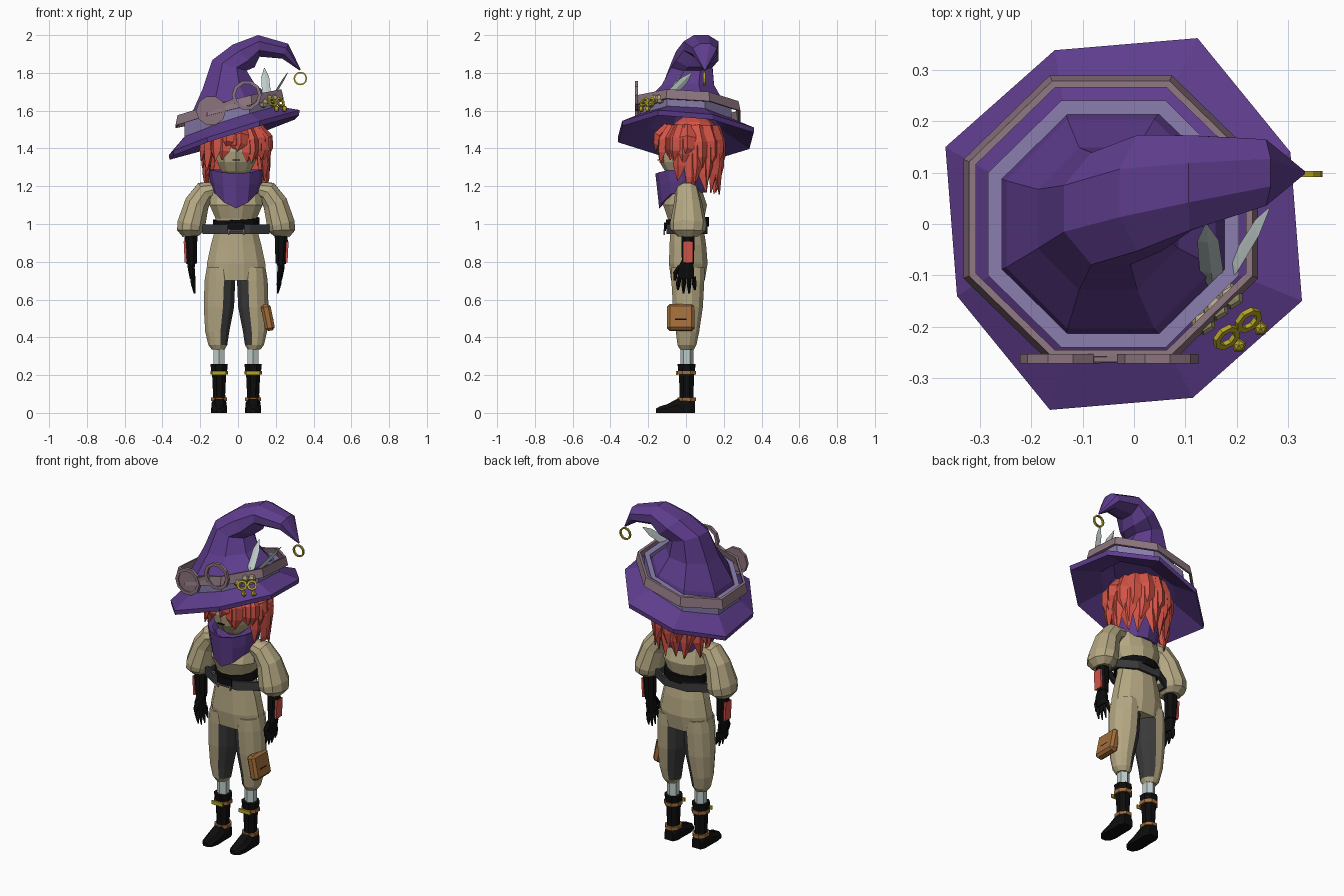
import bpy, bmesh, math, random
from mathutils import Vector, Matrix

if "Cube" in bpy.data.objects:
    bpy.data.objects.remove(bpy.data.objects["Cube"])

random.seed(4)
CX = -0.01  # body centre line
COLS = {"purple": (.112, .046, .265), "khaki": (.46, .39, .225), "lavender": (.24, .2, .4),
        "mauve": (.26, .175, .21), "gold": (.45, .37, .02), "red": (.66, .088, .062),
        "black": (.004, .004, .004), "brown": (.36, .15, .042), "pale": (.52, .61, .6),
        "dark_grey": (.042, .042, .042)}
MATS = {}
for k, c in COLS.items():
    MATS[k] = bpy.data.materials.new(k)
    MATS[k].diffuse_color = (*c, 1)


def finish(name, bm, mats, rule=None):
    bmesh.ops.recalc_face_normals(bm, faces=bm.faces)
    if rule:
        for f in bm.faces:
            f.material_index = rule(f.calc_center_median(), f.normal)
    me = bpy.data.meshes.new(name)
    bm.to_mesh(me)
    bm.free()
    for m in mats.split():
        me.materials.append(MATS[m])
    ob = bpy.data.objects.new(name, me)
    bpy.context.collection.objects.link(ob)
    return ob


def loft(name, rings, mats, rule=None, closed=False):
    """Skin a list of equal-length point rings; caps the ends unless closed."""
    bm = bmesh.new()
    vs = [[bm.verts.new(p) for p in r] for r in rings]
    n = len(vs[0])
    for a, b in zip(vs, vs[1:] + (vs[:1] if closed else [])):
        for i in range(n):
            j = (i + 1) % n
            bm.faces.new((a[i], a[j], b[j], b[i]))
    if not closed:
        bm.faces.new(vs[0])
        bm.faces.new(vs[-1])
    return finish(name, bm, mats, rule)


def ring(x, y, z, rx, ry, n=8, tilt=0.0, sx=0.0, sy=0.0, uneven=1.0):
    """Flat polygon, turned about y by tilt or sheared by slopes sx, sy."""
    out = []
    for i in range(n):
        a = (i + .5) * 2 * math.pi / n
        q = 1 if i % 2 else uneven
        px, py = rx * q * math.cos(a), ry * q * math.sin(a)
        out.append((x + px * math.cos(tilt), y + py, z - px * math.sin(tilt) + sx * px + sy * py))
    return out


def tube(name, path, sizes, mats, side=(1, 0, 0), n=4):
    """Tapered limb along a path with (width, thickness) half sizes."""
    P = [Vector(p) for p in path]
    rings = []
    for i, p in enumerate(P):
        d = (P[min(i + 1, len(P) - 1)] - P[max(i - 1, 0)]).normalized()
        u = Vector(side)
        u = (u - d * u.dot(d)).normalized()
        v = d.cross(u)
        w, t = sizes[i]
        off = 0 if n == 4 else .5
        rings.append([p + u * w * math.cos((k + off) * 2 * math.pi / n)
                      + v * t * math.sin((k + off) * 2 * math.pi / n) for k in range(n)])
    return loft(name, rings, mats)


def band(name, x, y, z, rx, ry, h, t, mat, n=8, sx=0.0, sy=0.0, flare=0.0):
    r = [(rx + flare, -h / 2), (rx, h / 2), (rx - t, h / 2), (rx - t + flare, -h / 2)]
    return loft(name, [ring(x, y, z + dz, q, ry - rx + q, n, 0, sx, sy) for q, dz in r], mat, closed=True)


def ball(name, c, r, mat, u=8, v=6):
    bm = bmesh.new()
    bmesh.ops.create_uvsphere(bm, u_segments=u, v_segments=v, radius=1)
    bm.transform(Matrix.Translation(c) @ Matrix.Diagonal((*r, 1)))
    return finish(name, bm, mat)


def box(name, c, s, mat, roty=0.0, bevel=0.0):
    bm = bmesh.new()
    bmesh.ops.create_cube(bm, size=1)
    bm.transform(Matrix.Diagonal((*s, 1)))
    if bevel:
        bmesh.ops.bevel(bm, geom=bm.edges[:], offset=bevel, segments=1, affect='EDGES')
    bm.transform(Matrix.Translation(c) @ Matrix.Rotation(roty, 4, 'Y'))
    return finish(name, bm, mat)


def hoop(name, c, r, t, mat, n=10, depth=None, yaw=0.0, pitch=0.0):
    """Upright ring facing the front, leaned by pitch, then turned by yaw."""
    d = depth or t
    M = Matrix.Translation(c) @ Matrix.Rotation(yaw, 4, 'Z') @ Matrix.Rotation(pitch, 4, 'X')
    prof = [(r - t, -d), (r + t, -d), (r + t, d), (r - t, d)]
    rs = [[M @ Vector((q * math.cos(k * 2 * math.pi / n), y, q * math.sin(k * 2 * math.pi / n)))
           for k in range(n)] for q, y in prof]
    return loft(name, rs, mat, closed=True)


# ---- hat: hollow underside, brim, crown and curled tip in one skin
S = dict(sx=.32, sy=-.055)
loft("hat", [ring(-.03, 0, 1.61, .14, .14, **S), ring(-.03, 0, 1.53, .21, .21, **S),
             ring(-.02, 0, 1.458, .371, .388, **S, uneven=.935),
             ring(-.02, 0, 1.484, .375, .391, **S, uneven=.935),
             ring(-.04, 0, 1.55, .245, .24, **S), ring(-.045, 0, 1.628, .22, .22, sx=.27, sy=-.05),
             ring(-.05, .01, 1.73, .148, .15, sx=.1), ring(-.045, .03, 1.84, .103, .118, tilt=.3),
             ring(.03, .06, 1.89, .09, .122, tilt=.8), ring(.11, .08, 1.943, .062, .1, tilt=1.5),
             ring(.25, .1, 1.915, .046, .07, tilt=1.95), ring(.33, .1, 1.815, .004, .004, tilt=2.2)], "purple")
band("hat_ribbon", -.04, 0, 1.575, .264, .26, .085, .03, "lavender", sx=.32, sy=-.055)
band("goggle_strap", -.045, .01, 1.612, .298, .29, .052, .014, "mauve", sx=.25, sy=-.06, flare=.012)
hoop("tip_hoop", (.33, .097, 1.77), .032, .004, "gold", 12, .006)

# ---- goggles on the strap
for nm, x, z in (("left", -.143, 1.6), ("right", .046, 1.682)):
    hoop("goggle_rim_" + nm, (x, -.262, z), .07, .009, "mauve", 10, .009)
tube("goggle_lens", [(-.143, -.265, 1.6), (-.143, -.258, 1.6)], [(.068, .068)] * 2, "mauve", n=10)
box("goggle_bridge", (-.05, -.262, 1.642), (.06, .012, .02), "mauve", -.4)

# ---- feathers, berries and gold trinkets
for nm, a, b, side in (("left", (.155, -.13, 1.64), (.14, 0, 1.825), (1, 0, 0)),
                       ("right", (.17, -.12, 1.65), (.262, .03, 1.8), (.2, -.7, .7))):
    a, b = Vector(a), Vector(b)
    tube("feather_" + nm, [a, a.lerp(b, .3), a.lerp(b, .75), b],
         [(.006, .004), (.023, .006), (.021, .005), (.002, .002)], "pale", side)
for i, c in enumerate(((.135, -.19, 1.64), (.16, -.162, 1.662), (.188, -.14, 1.662))):
    ball("berry_%d" % i, c, (.026,) * 3, "khaki", 6, 4)
for i, (x, y) in enumerate(((.18, -.22), (.222, -.187))):
    hoop("trinket_ring_%d" % i, (x, y, 1.645), .023, .006, "gold", 8, .005, .7, -.6)
    ball("trinket_bead_%d" % i, (x + .024, y - .016, 1.61), (.015, .015, .018), "gold", 5, 4)

# ---- head
ball("head", (CX, -.015, 1.385), (.115, .135, .15), "khaki", 10, 8)
box("mouth", (CX, -.146, 1.338), (.04, .008, .005), "black")
ball("hair_cap", (CX, .042, 1.44), (.155, .14, .14), "red", 10, 8)


# hair locks in three layers, short over the face and long behind
def lock(i, ang, top, bot, rad, w):
    c, s = math.cos(ang), math.sin(ang)
    cy = .014
    root = .72 + .18 * max(0, s)
    pts = [(CX + c * rad * k, cy + s * rad * k, z) for k, z in
           ((root, top), (1.02, top * .62 + bot * .38), (1.06, top * .3 + bot * .7),
            (1.03 + random.uniform(-.06, .1), bot))]
    lean = random.uniform(-.02, .02)
    pts[3] = (pts[3][0] - s * lean, pts[3][1] + c * lean, bot)
    tube("hair_lock_%d" % i, pts, [(w * .8, .018), (w, .026), (w * .75, .02), (.003, .003)],
         "red", (-s, c, 0))


k = 0
for layer in range(3):
    for j in range(15):
        ang = math.radians(-90 + (j + layer / 3) * 24)
        back = math.sin(ang)
        if back < -.55:
            if layer == 2:
                continue
            bot = 1.39 if abs(math.cos(ang)) < .35 else 1.335
        elif back < .1:
            bot = 1.235 + .05 * layer
        else:
            bot = 1.15 + .075 * layer
        lock(k, ang, 1.52 - .02 * (layer == 0), bot + random.uniform(-.015, .02),
             .15 + .008 * layer, .046)
        k += 1


# ---- cowl scarf with a pointed front
def cowl(rx, ry, z, drop, y=-.02):
    return [(CX + rx * math.sin(a), y - ry * math.cos(a), z - drop * max(0, math.cos(a)) ** 3)
            for a in (i * math.pi / 6 for i in range(12))]


loft("scarf", [cowl(.1, .1, 1.25, .01), cowl(.125, .12, 1.28, .02), cowl(.145, .142, 1.288, .022),
               cowl(.138, .134, 1.225, .03), cowl(.122, .122, 1.168, .085), cowl(.1, .09, 1.165, .05)], "purple")

# ---- torso and hips
loft("torso", [ring(CX, y, z, rx, ry, 12) for y, z, rx, ry in (
    (0, 1.24, .07, .06), (0, 1.2, .135, .08), (-.005, 1.1, .145, .12), (0, 1.03, .113, .1),
    (.005, .97, .115, .092), (.01, .89, .138, .1), (.012, .79, .16, .106), (.01, .7, .164, .092))], "khaki")
band("waist_sash", CX, .008, 1.005, .128, .118, .045, .022, "black", 12, sx=.05, sy=.06)
band("belt", CX, .005, .973, .192, .118, .05, .015, "dark_grey", 8)
box("belt_buckle", (CX, -.111, .985), (.09, .012, .045), "black")
for s in (-1, 1):
    box("belt_loop", (CX + s * .04, -.115, .957), (.008, .008, .03), "mauve")
box("belt_bar", (CX, -.115, .962), (.08, .008, .006), "mauve")

# ---- arms and legs, both sides
for s in (-1, 1):
    sd = "_right" if s > 0 else "_left"
    X = lambda v: CX + s * v
    tube("sleeve" + sd, [(X(.11), .005, 1.185), (X(.165), .005, 1.172), (X(.207), .01, 1.11), (X(.237), .012, 1.0),
                         (X(.242), .01, .965), (X(.24), .01, .935)],
         [(.04, .05), (.06, .062), (.068, .075), (.078, .098), (.074, .092), (.045, .055)],
         "khaki", (1, 0, .4 * s), 10)
    tube("forearm" + sd, [(X(.236), .01, .96), (X(.24), .01, .905), (X(.236), .01, .79)],
         [(.036, .036), (.037, .038), (.03, .034)], "black", n=8)
    box("bracer" + sd, (X(.269), .01, .852), (.012, .054, .11), "red", .05 * s)
    tube("palm" + sd, [(X(.236), .005, .805), (X(.238), 0, .77), (X(.23), 0, .71)],
         [(.024, .03), (.02, .045), (.016, .045)], "black", n=8)
    for i in range(4):
        y = -.036 + i * .025
        tip = .65 - .018 * (i in (1, 2))
        tube("finger_%d" % i + sd, [(X(.23), y, .72), (X(.227), y * 1.15, .68), (X(.22), y * 1.2, tip)],
             [(.014, .013), (.012, .012), (.004, .005)], "black")
    tube("thumb" + sd, [(X(.234), -.03, .775), (X(.23), -.056, .74), (X(.226), -.06, .7)],
         [(.014, .014), (.013, .013), (.004, .005)], "black")

    # trouser leg with a dark inner panel
    loft("trouser_leg" + sd, [ring(X(x), y, z, rx, ry, 12) for x, y, z, rx, ry in (
        (.088, .01, .77, .07, .09), (.086, .01, .7, .084, .09), (.091, .01, .56, .083, .082),
        (.1, .008, .43, .066, .064), (.097, .005, .36, .052, .052), (.095, .005, .335, .035, .038))],
        "khaki dark_grey", lambda c, n, s=s: int((c.x - CX) * s < .088 and .36 < c.z < .71))
    loft("shin" + sd, [ring(X(.09), .005, z, .033, .034, 6) for z in (.36, .2)], "pale")

    # boot shaft, foot and straps
    loft("boot_shaft" + sd, [ring(X(.09), .003, z, rx, ry) for z, rx, ry in (
        (.26, .05, .052), (.225, .046, .048), (.2, .04, .044), (.1, .035, .039), (.03, .038, .044))], "black")
    loft("boot_foot" + sd, [[(X(.09) + a * w, y, z) for a, z in
                             ((-1, 0), (1, 0), (1, h * .55), (.55, h), (-.55, h), (-1, h * .55))]
                            for y, w, h in ((.048, .028, .065), (.02, .04, .095), (-.04, .04, .078),
                                            (-.1, .042, .046), (-.14, .034, .034), (-.16, .015, .022))], "black")
    band("boot_cuff_strap" + sd, X(.09), .003, .212, .05, .054, .02, .02, "brown")
    band("ankle_strap" + sd, X(.09), .003, .072, .046, .053, .018, .02, "brown")
    box("cuff_buckle" + sd, (X(.09), -.05, .212), (.075, .008, .021), "gold")

# ---- hip pouch
box("pouch", (.158, -.028, .505), (.052, .144, .142), "brown", -.2, .014)
box("pouch_clasp", (.184, -.028, .495), (.006, .06, .006), "black", -.2)

for m in bpy.data.materials:
    if m.users and not m.is_grease_pencil:
        m.use_nodes = True
        m.node_tree.nodes["Principled BSDF"].inputs["Base Color"].default_value = m.diffuse_color
